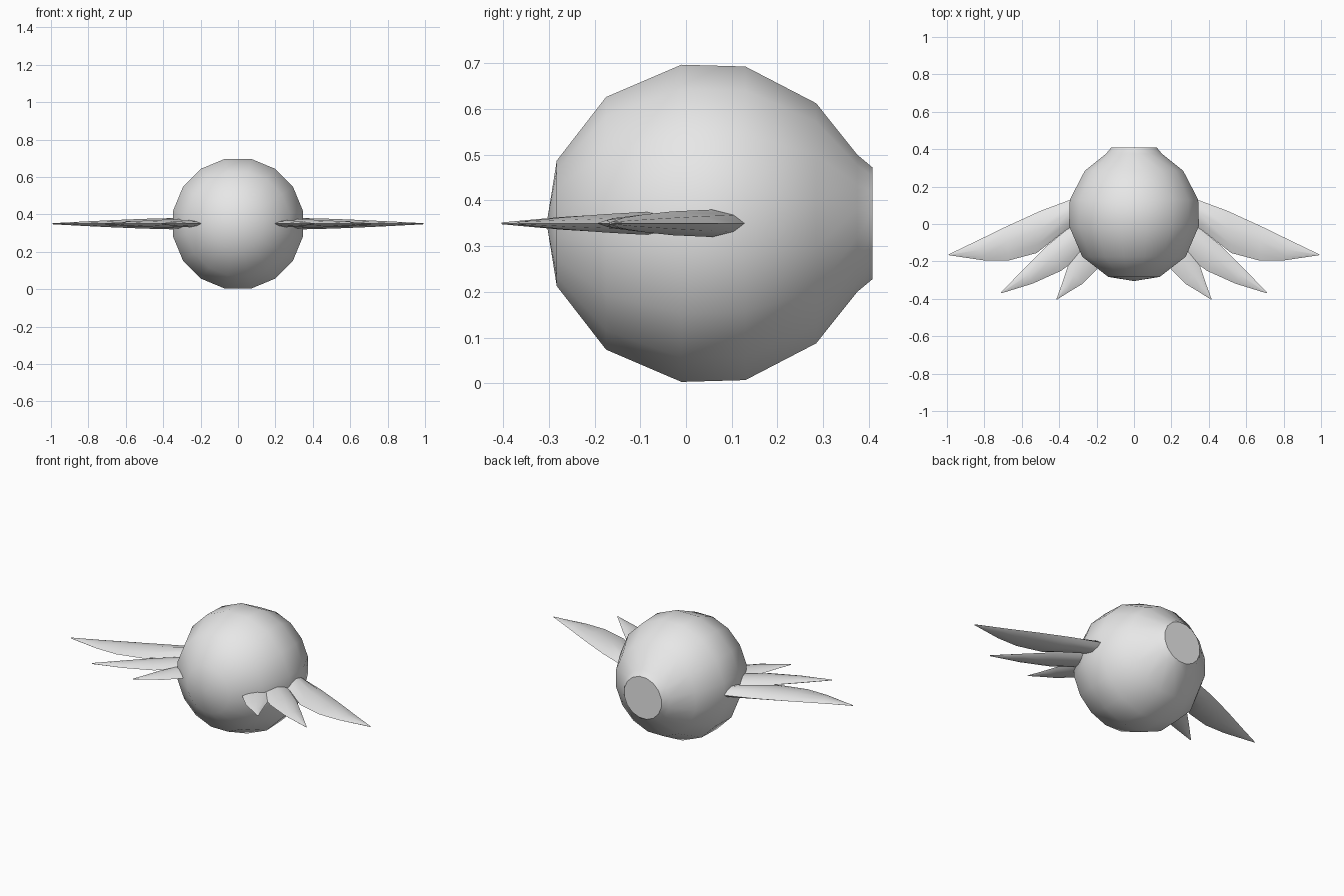
import bpy, bmesh, math

if "Cube" in bpy.data.objects:
    bpy.data.objects.remove(bpy.data.objects["Cube"])

grey = bpy.data.materials.new("light grey")
grey.diffuse_color = (0.8, 0.8, 0.8, 1)
grey.use_nodes = True
grey.node_tree.nodes["Principled BSDF"].inputs["Base Color"].default_value = grey.diffuse_color
ZC = 0.35  # height of the centre of the body


def finish(bm, name):
    bmesh.ops.remove_doubles(bm, verts=bm.verts, dist=1e-5)
    bmesh.ops.recalc_face_normals(bm, faces=bm.faces)
    me = bpy.data.meshes.new(name)
    bm.to_mesh(me)
    bm.free()
    me.materials.append(grey)
    me.shade_smooth()
    me.set_sharp_from_angle(angle=math.radians(42))
    ob = bpy.data.objects.new(name, me)
    bpy.context.collection.objects.link(ob)
    return ob


def loft(bm, rings):
    for a, b in zip(rings, rings[1:]):
        n = len(a)
        for i in range(n):
            j = (i + 1) % n
            bm.faces.new((a[i], a[j], b[j], b[i]))
    bm.faces.new(rings[0])
    bm.faces.new(rings[-1])


# Round body: 16-sided lathe along y, with a flat disc at the back
profile = [(-0.283, 0.14), (-0.175, 0.282), (-0.01, 0.354), (0.13, 0.35),
           (0.285, 0.268), (0.375, 0.153), (0.408, 0.125)]
bm = bmesh.new()
rings = []
for y, r in profile:
    ring = []
    for k in range(16):
        a = math.radians(11.25 + 22.5 * k)
        ring.append(bm.verts.new((r * math.cos(a), y, ZC + r * math.sin(a))))
    rings.append(ring)
loft(bm, rings)
front = min(bm.faces, key=lambda f: f.calc_center_median().y)
nose = bmesh.ops.poke(bm, faces=[front])["verts"][0]
nose.co.y = -0.305
finish(bm, "body")


# Feathers: flat lens-shaped blades; stations are (leading xy, trailing xy, half thickness)
def feather(name, stations, side):
    bm = bmesh.new()
    rings = []
    lens = [(0, 0), (0.15, 0.6), (0.45, 1), (0.8, 0.6), (1, 0),
            (0.8, -0.6), (0.45, -1), (0.15, -0.6)]
    for (lx, ly), (tx, ty), h in stations:
        rings.append([bm.verts.new((side * (lx + (tx - lx) * u),
                                    ly + (ty - ly) * u, ZC + h * v))
                      for u, v in lens])
    loft(bm, rings)
    finish(bm, name)


feathers = {
    "long_feather": [((0.28, 0.12), (0.25, 0.02), 0.027),
                     ((0.345, 0.128), (0.36, -0.03), 0.03),
                     ((0.50, 0.07), (0.52, -0.155), 0.026),
                     ((0.68, -0.012), (0.67, -0.195), 0.019),
                     ((0.84, -0.09), (0.80, -0.195), 0.012),
                     ((0.992, -0.163), (0.988, -0.167), 0.003)],
    "middle_feather": [((0.28, 0.02), (0.22, -0.07), 0.022),
                       ((0.36, -0.03), (0.28, -0.17), 0.025),
                       ((0.47, -0.12), (0.39, -0.25), 0.02),
                       ((0.58, -0.23), (0.54, -0.318), 0.013),
                       ((0.711, -0.366), (0.708, -0.37), 0.003)],
    "short_feather": [((0.26, -0.05), (0.15, -0.13), 0.018),
                      ((0.31, -0.14), (0.20, -0.245), 0.019),
                      ((0.355, -0.23), (0.275, -0.32), 0.014),
                      ((0.385, -0.32), (0.345, -0.362), 0.008),
                      ((0.415, -0.402), (0.412, -0.404), 0.002)],
}
for name, stations in feathers.items():
    for side, label in ((1, "right"), (-1, "left")):
        feather(f"{name}_{label}", stations, side)
